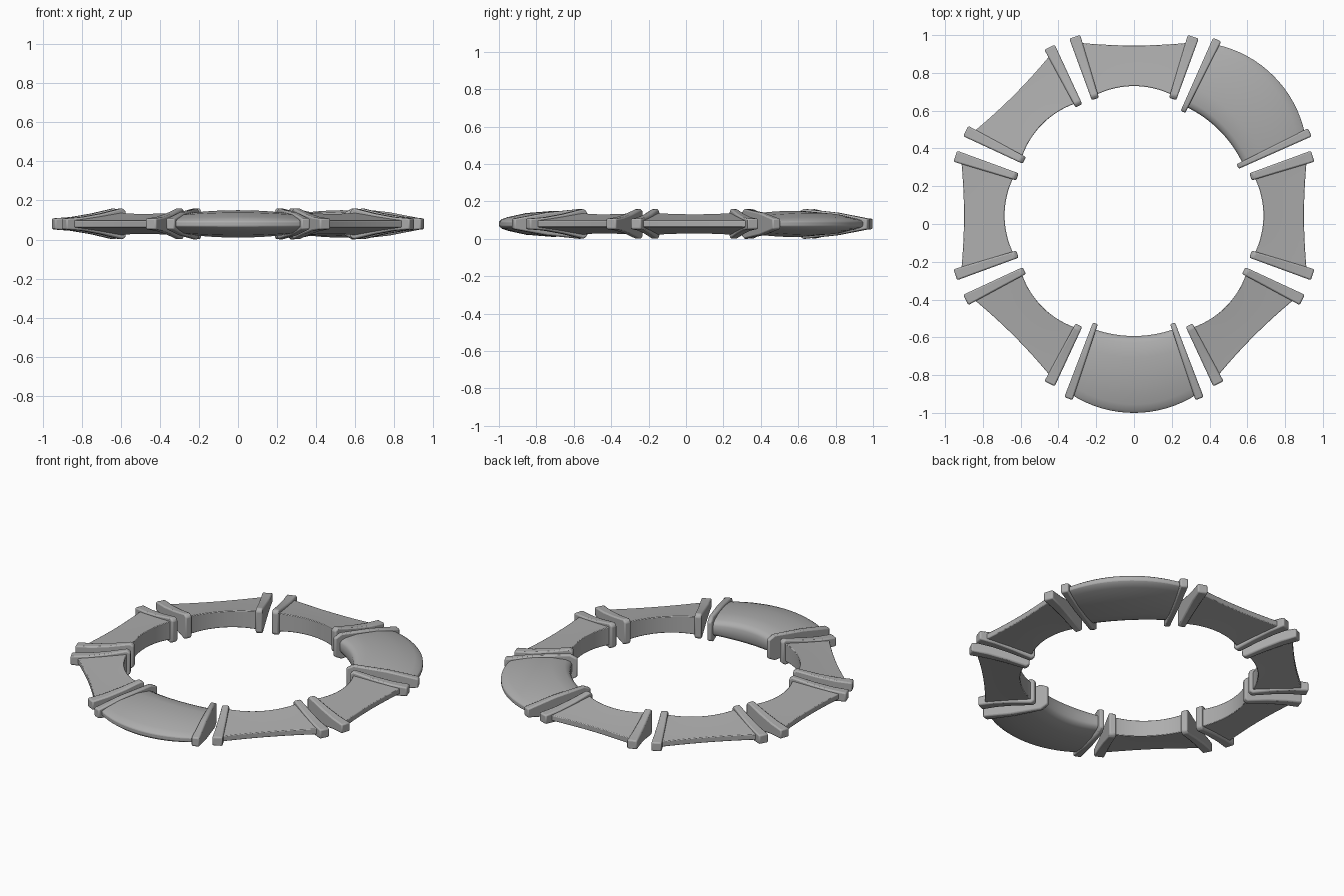
import bpy, bmesh
from math import sin, cos, radians

cube = bpy.data.objects.get("Cube")
if cube:
    bpy.data.objects.remove(cube)

# Single stone-grey material
grey = bpy.data.materials.new("stone_grey")
grey.use_nodes = True
COLOUR = (0.42, 0.42, 0.42, 1)
grey.diffuse_color = COLOUR
grey.node_tree.nodes["Principled BSDF"].inputs["Base Color"].default_value = COLOUR

CENTRE_Y, CENTRE_Z = 0.045, 0.08


def loft(name, section, middle, start, end, steps, bevel):
    """Sweep a mirrored (radius, half height) section around the ring."""
    bm = bmesh.new()
    rings = []
    for i in range(steps + 1):
        offset = start + (end - start) * i / steps
        a = radians(middle + offset)
        half = section(offset)
        outline = half + [(r, -h) for r, h in reversed(half)]
        rings.append([bm.verts.new((r * cos(a), CENTRE_Y + r * sin(a), CENTRE_Z + h))
                      for r, h in outline])
    n = len(rings[0])
    for a, b in zip(rings, rings[1:]):
        for j in range(n):
            k = (j + 1) % n
            bm.faces.new((a[j], a[k], b[k], b[j]))
    bm.faces.new(rings[0])
    bm.faces.new(rings[-1])
    bmesh.ops.recalc_face_normals(bm, faces=bm.faces)
    mesh = bpy.data.meshes.new(name)
    bm.to_mesh(mesh)
    bm.free()
    mesh.materials.append(grey)
    obj = bpy.data.objects.new(name, mesh)
    bpy.context.collection.objects.link(obj)
    mod = obj.modifiers.new("soft_edges", "BEVEL")
    mod.width, mod.segments = bevel, 2
    mod.limit_method, mod.angle_limit = "ANGLE", radians(40)
    bpy.ops.object.select_all(action="DESELECT")
    obj.select_set(True)
    bpy.context.view_layer.objects.active = obj
    bpy.ops.object.shade_smooth_by_angle(angle=radians(35))


# Narrow segment: tall inner wall, hollow slope, straight thin outer edge
def narrow_body(a):
    s = (a / 17) ** 2
    inner = 0.685 - 0.015 * s
    outer = (0.9 + 0.013 * s) / cos(radians(a))
    mid = (inner + outer) / 2
    return [(inner, 0.052 + 0.006 * s), (mid, 0.032 + 0.004 * s), (outer, 0.017)]


# Wide segment: domed, with rolled inner lip and bulging outer edge
def wide_body(a):
    s = (a / 19) ** 2
    lift = 1 - 0.2 * s
    bulge = 0.04 * s
    return [(0.638, 0.03 * lift), (0.648, 0.048 * lift), (0.672, 0.06 * lift),
            (0.75, 0.07 * lift), (0.9 - bulge / 2, 0.058 * lift),
            (1.0 - bulge, 0.036 * lift), (1.03 - bulge, 0.025 * lift),
            (1.045 - bulge, 0.012)]


def narrow_cap(a):
    return [(0.65, 0.066), (0.67, 0.08), (0.79, 0.053), (0.9, 0.035), (0.997, 0.028)]


def wide_cap(a):
    return [(0.607, 0.058), (0.65, 0.08), (0.85, 0.06), (1.03, 0.028)]


# Eight segments around the ring, each closed by two wedge-shaped end caps
NAMES = ["east", "north_east", "north", "north_west",
         "west", "south_west", "south", "south_east"]
for i, place in enumerate(NAMES):
    wide = place in ("north_east", "south")
    body, cap = (wide_body, wide_cap) if wide else (narrow_body, narrow_cap)
    near, far = (18.4, 21) if wide else (16.6, 20.1)
    loft(place + "_segment", body, i * 45, -near - 1, near + 1, 16, 0.004)
    for side, label in ((1, "left"), (-1, "right")):
        loft(f"{place}_{label}_end_cap", cap, i * 45, side * near, side * far, 1, 0.008)
